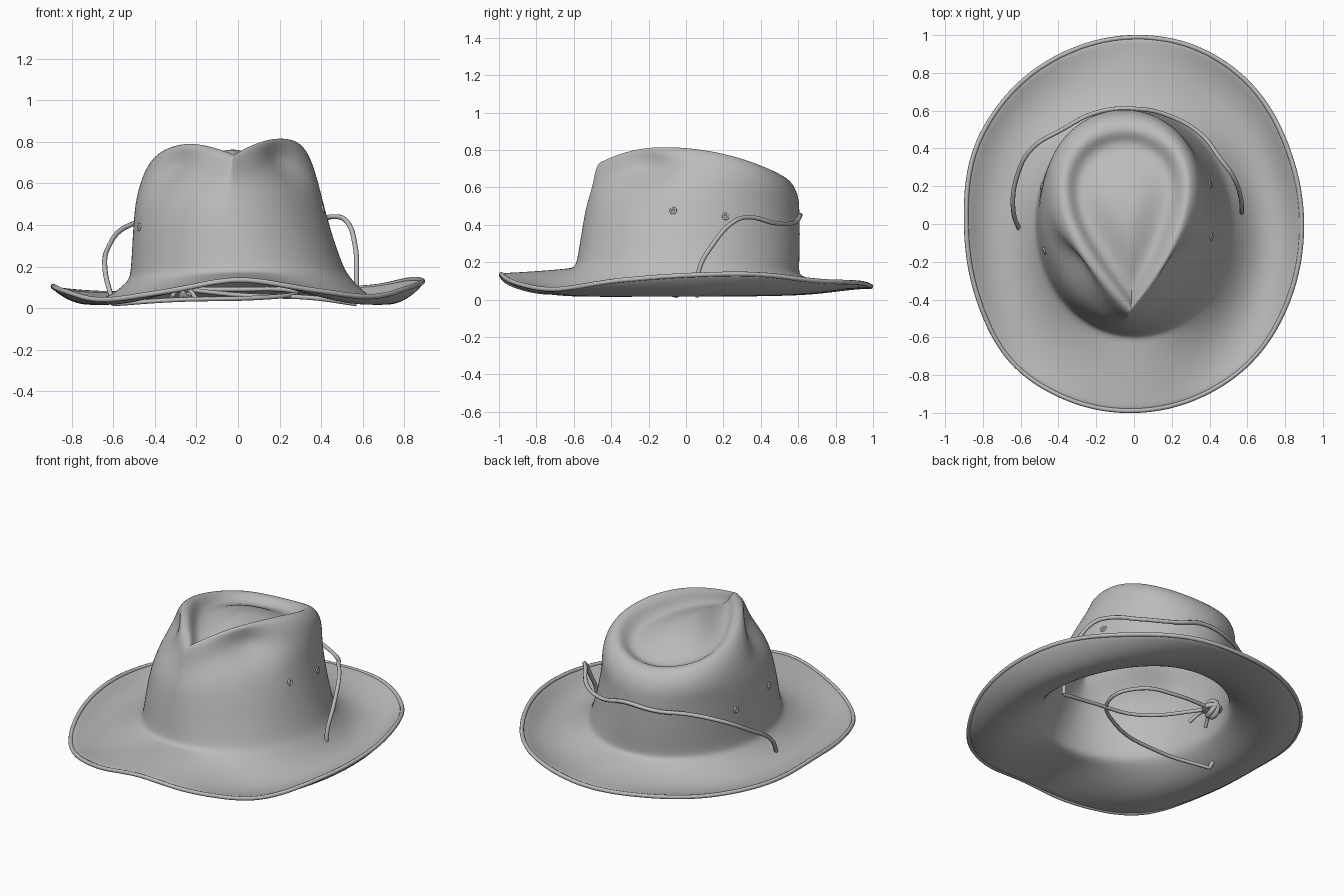
import bpy, bmesh, math
from mathutils import Vector

cube = bpy.data.objects.get("Cube")
if cube:
    bpy.data.objects.remove(cube)

felt = bpy.data.materials.new("grey_felt")
felt.use_nodes = True
GREY = (0.5, 0.5, 0.5, 1)
felt.diffuse_color = GREY
felt.node_tree.nodes["Principled BSDF"].inputs["Base Color"].default_value = GREY

SIDES = 48
TAU = math.tau


def around(values, a):
    """Smooth closed interpolation of evenly spaced values at angle a."""
    n = len(values)
    f = (a / TAU * n) % n
    i, t = int(f), f % 1
    p, q, r, s = (values[(i + k) % n] for k in (-1, 0, 1, 2))
    return q + t / 2 * (r - p + t * (2 * p - 5 * q + 4 * r - s + t * (3 * (q - r) + s - p)))


# Brim heights and outline swell around the hat, counter-clockwise from +x
JOIN = [.16, .14, .13, .13, .13, .15, .17, .17]
MID = [.035, .045, .085, .045, .035, .05, .155, .05]
EDGE = [.14, .145, .11, .10, .08, .08, .08, .095, .115, .09, .05, .09, .145, .10, .065, .11]
SWELL = [1, 1, 1.015, 1.012, 1, 1, 1.015, 1.025, 1, 1.01, 1.035, 1.015, 1, 1, 1.01, 1.005]


def teardrop(a, cx, half, front, back, pinch, dent):
    """Oval whose front narrows to a point as pinch grows, with dented front sides."""
    def width(s):
        return math.sqrt(max(0, 1 - s * s)) * ((1 + s) / 2) ** pinch
    s, c = math.sin(a), math.cos(a)
    widest = max(width(k / 20) for k in range(20))
    x = math.copysign(width(s), c) * half / widest
    mid = (front + back) / 2
    y = s * (back - front) / 2
    hollow = 1 - dent * math.exp(-((s + .52) / .28) ** 2)
    return cx + x * hollow + .06 * pinch * max(0, -s), mid + y * hollow


def brim_point(a, t):
    """t runs from 0 at the crown to 1 at the outer edge."""
    swell = around(SWELL, a)
    xo, yo = .888 * swell * math.cos(a), .988 * swell * math.sin(a)
    xi, yi = teardrop(a, *CROWN[0][1:])
    zi, zm, zo = around(JOIN, a), around(MID, a), around(EDGE, a)
    z = zi * (1 - t) * (1 - 2 * t) + zm * 4 * t * (1 - t) + zo * t * (2 * t - 1)
    return Vector((xi + (xo - xi) * t, yi + (yo - yi) * t, z))


# Crown rings: height share, centre x, half width, front y, back y, pinch, dent
CROWN = [
    (0, 0, .53, -.60, .61, 0, 0),
    (.06, -.005, .512, -.585, .605, 0, 0),
    (.3, -.03, .48, -.565, .61, .02, 0),
    (.6, -.05, .45, -.54, .61, .06, .03),
    (.72, -.053, .435, -.52, .607, .14, .12),
    (.82, -.055, .418, -.505, .605, .24, .21),
    (.92, -.055, .395, -.492, .59, .34, .13),
    (.985, -.055, .36, -.475, .56, .42, .02),
    (1, -.05, .33, -.455, .52, .5, 0),
    (.97, -.05, .295, -.43, .48, .58, 0),
    (.89, -.05, .26, -.40, .44, .62, 0),
    (.865, -.05, .215, -.32, .39, .62, 0),
    (.905, -.05, .14, -.18, .3, .5, 0),
    (.94, -.05, .07, -.04, .2, .3, 0),
]


def crown_point(a, row):
    x, y = teardrop(a, *row[1:])
    d = y + .15
    top = .81 - (.33 if d > 0 else .75) * d * d + .05 * x - .8 * max(0, -.2 - x) ** 2
    base = around(JOIN, a)
    return Vector((x, y, base + (top - base) * row[0]))


def finish(ob):
    ob.data.materials.append(felt)
    bpy.context.view_layer.objects.active = ob
    return ob


def tube(name, points, radius, closed=False):
    cu = bpy.data.curves.new(name, "CURVE")
    cu.dimensions = "3D"
    cu.bevel_depth, cu.bevel_resolution, cu.resolution_u = radius, 2, 6
    cu.use_fill_caps = True
    sp = cu.splines.new("BEZIER")
    sp.bezier_points.add(len(points) - 1)
    sp.use_cyclic_u = closed
    for bp, p in zip(sp.bezier_points, points):
        bp.co = p
        bp.handle_left_type = bp.handle_right_type = "AUTO"
    ob = bpy.data.objects.new(name, cu)
    bpy.context.collection.objects.link(ob)
    return finish(ob)


# Hat body: brim and creased crown in one shell
angles = [TAU * k / SIDES for k in range(SIDES)]
bm = bmesh.new()
rings = [[bm.verts.new(brim_point(a, t / 8)) for a in angles] for t in range(8, 0, -1)]
rings += [[bm.verts.new(crown_point(a, row)) for a in angles] for row in CROWN]
for outer, inner in zip(rings, rings[1:]):
    for k in range(SIDES):
        j = (k + 1) % SIDES
        bm.faces.new((outer[k], outer[j], inner[j], inner[k]))
hub = bm.verts.new(sum((v.co for v in rings[-1]), Vector()) / SIDES + Vector((0, 0, .005)))
for k in range(SIDES):
    bm.faces.new((rings[-1][k], rings[-1][(k + 1) % SIDES], hub))
for f in bm.faces:
    f.smooth = True
mesh = bpy.data.meshes.new("hat_body")
bm.to_mesh(mesh)
bm.free()
hat = bpy.data.objects.new("hat_body", mesh)
bpy.context.collection.objects.link(hat)
finish(hat)
shell = hat.modifiers.new("thickness", "SOLIDIFY")
shell.thickness, shell.offset = .02, -1
sub = hat.modifiers.new("smooth", "SUBSURF")
sub.levels = sub.render_levels = 2

# Rolled brim binding
tube("brim_binding", [brim_point(a, 1) - Vector((0, 0, .01)) for a in angles], .0125, True)

# Cord around the back of the crown, through the brim on both sides
tube("outer_cord", [
    (.57, .06, .02), (.57, .07, .16), (.565, .14, .29), (.52, .26, .42), (.46, .34, .44),
    (.36, .47, .41), (.18, .575, .41), (0, .61, .45), (-.2, .59, .44), (-.38, .50, .43),
    (-.54, .40, .39), (-.62, .25, .30), (-.64, .08, .19), (-.60, -.05, .02)], .012)

# Cords under the hat, meeting at a knot
KNOT = Vector((-.26, .38, .09))
tube("inner_cord_left", [(.57, .06, .02), (.35, .05, .05), (.05, .1, .06), KNOT], .011)
tube("inner_cord_right", [(-.60, -.05, .02), (-.3, -.12, .04), (.1, -.05, .05),
                          (.28, .12, .07), (.2, .3, .09), (0, .37, .09), KNOT], .011)
for k, end in enumerate([(-.2, .25, .04), (-.32, .25, .05)]):
    tube(f"cord_tail_{k}", [KNOT, (KNOT + Vector(end)) / 2 + Vector((0, 0, .02)), end], .011)


def torus(name, place, turn, major, minor):
    bpy.ops.mesh.primitive_torus_add(location=place, rotation=turn, major_radius=major,
                                     minor_radius=minor, major_segments=20, minor_segments=8)
    ob = bpy.context.object
    ob.name = name
    bpy.ops.object.shade_smooth()
    finish(ob)


for k in range(3):
    torus(f"knot_loop_{k}", KNOT, (k * 1.05, .5 * k, k), .045, .015)

# Vent eyelets, set on the crown wall
for name, a, h in [("left_front", -.17, .47), ("left_back", .32, .46),
                   ("right_front", math.pi + .3, .43), ("right_back", math.pi - .3, .45)]:
    low, high = CROWN[2], CROWN[3]
    t = (h - low[0]) / (high[0] - low[0])
    row = [p + (q - p) * t for p, q in zip(low, high)]
    spot = crown_point(a, row)
    along = crown_point(a + .05, row) - spot
    normal = along.cross(crown_point(a, high) - crown_point(a, low))
    torus(f"eyelet_{name}", spot, normal.to_track_quat("Z", "Y").to_euler(), .014, .006)
